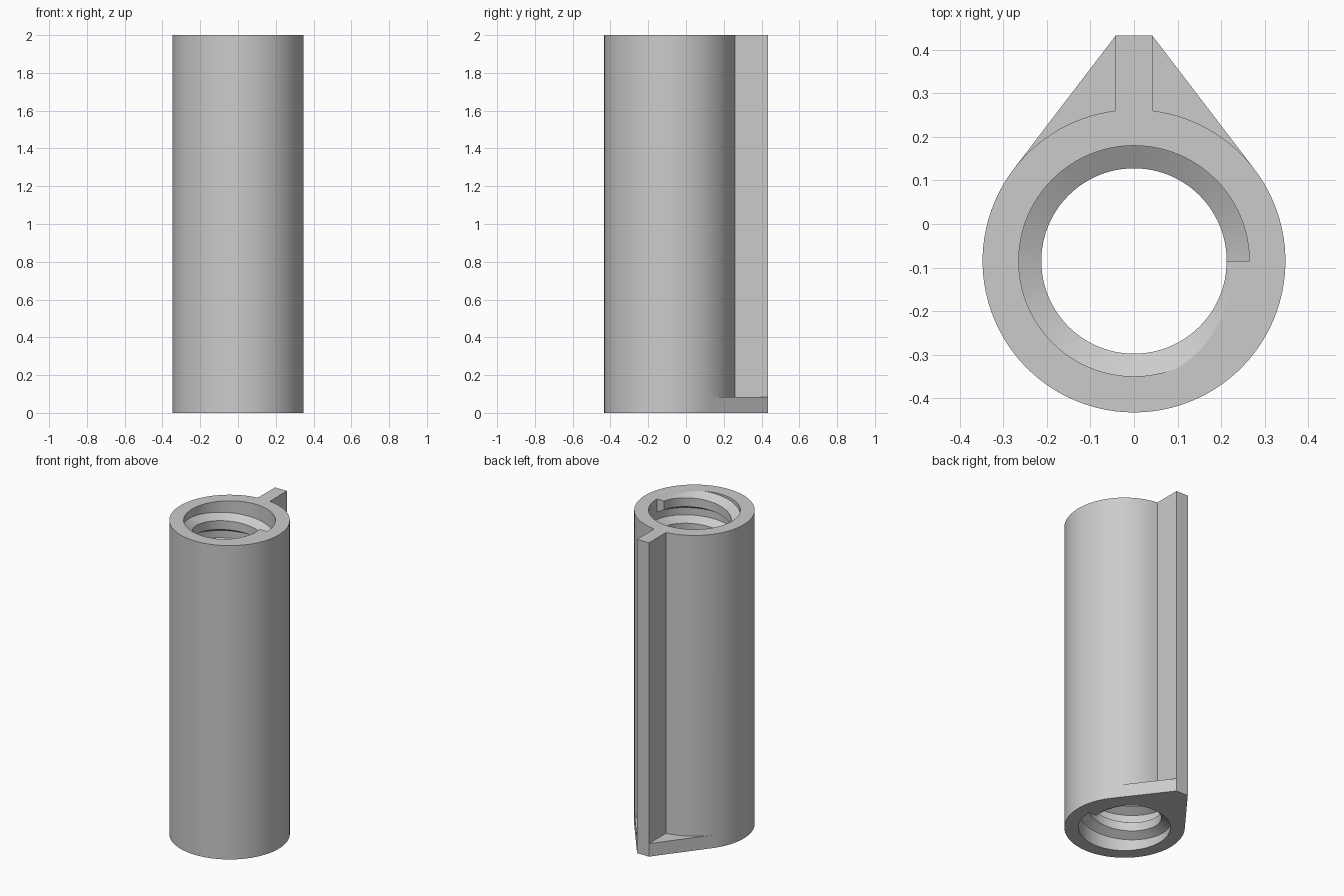
import bpy, bmesh, math
from mathutils import Vector

if "Cube" in bpy.data.objects:
    bpy.data.objects.remove(bpy.data.objects["Cube"], do_unlink=True)

HEIGHT, BASE = 2.0, 0.083            # tube height, base flange thickness
R_OUT, R_BORE, R_CREST = 0.348, 0.265, 0.213
CY = -0.085                          # tube axis
TAB_X, TAB_Y = 0.042, 0.433          # rear fin half width and end
SEG, TURNS, FLANK = 96, 12, 0.03     # thread resolution and shape
PITCH = 0.162
CREST = HEIGHT - TURNS * PITCH

gray = bpy.data.materials.new("light gray")
gray.use_nodes = True
gray.diffuse_color = (0.6, 0.6, 0.6, 1)
gray.node_tree.nodes["Principled BSDF"].inputs["Base Color"].default_value = (0.6, 0.6, 0.6, 1)


def polar(r, a):
    return (r * math.cos(a), CY + r * math.sin(a))


def arc(r, a0, a1, n):
    return [polar(r, a0 + (a1 - a0) * i / n) for i in range(n + 1)]


def ring(bm, points, z):
    return [bm.verts.new((x, y, z)) for x, y in points]


def wall(bm, low, high):
    for i in range(len(low)):
        j = (i + 1) % len(low)
        bm.faces.new((low[i], low[j], high[j], high[i]))


def cap(bm, *loops):
    edges = []
    for loop in loops:
        for i, v in enumerate(loop):
            w = loop[(i + 1) % len(loop)]
            edges.append(bm.edges.get((v, w)) or bm.edges.new((v, w)))
    bmesh.ops.triangle_fill(bm, edges=edges, use_beauty=True)


def finish(bm, name):
    mesh = bpy.data.meshes.new(name)
    bm.to_mesh(mesh)
    bm.free()
    mesh.materials.append(gray)
    obj = bpy.data.objects.new(name, mesh)
    bpy.context.collection.objects.link(obj)
    bpy.ops.object.select_all(action="DESELECT")
    obj.select_set(True)
    bpy.context.view_layer.objects.active = obj
    bpy.ops.object.shade_smooth_by_angle(angle=math.radians(25))


# Outlines: the flange runs tangentially from the tube to the fin end
corner = Vector((TAB_X, TAB_Y - CY))
tangent = math.atan2(corner.y, corner.x) - math.acos(R_OUT / corner.length)
fin_root = math.acos(TAB_X / R_OUT)
front = arc(R_OUT, math.pi - tangent, 2 * math.pi + tangent, 72)
side = arc(R_OUT, tangent, fin_root, 14)
mirrored = [(-x, y) for x, y in reversed(side)]
fin_end = [(TAB_X, TAB_Y), (-TAB_X, TAB_Y)]
column = front + side[1:] + fin_end + mirrored[:-1]
flange = front + fin_end
bore = arc(R_BORE, 0, 2 * math.pi, SEG)[:-1]

# Tube body with rear fin and base flange
bm = bmesh.new()
bore_low, bore_high = ring(bm, bore, 0), ring(bm, bore, HEIGHT)
wall(bm, bore_low, bore_high)
col_low, col_high = ring(bm, column, BASE), ring(bm, column, HEIGHT)
wall(bm, col_low, col_high)
base_low, base_high = ring(bm, flange, 0), ring(bm, flange, BASE)
wall(bm, base_low, base_high)
cap(bm, col_high, bore_high)
cap(bm, base_low, bore_low)
# Flange ledges on both sides of the fin
for points in (side + fin_end[:1], fin_end[1:] + mirrored):
    cap(bm, ring(bm, points, BASE))
bmesh.ops.remove_doubles(bm, verts=bm.verts, dist=0.0001)
bmesh.ops.recalc_face_normals(bm, faces=bm.faces)
finish(bm, "tube_body")


def clipped(z_root, z_crest):
    """Flank points, cut flat where they pass the tube ends."""
    z = min(max(z_root, 0), HEIGHT)
    t = (z - z_root) / (z_crest - z_root)
    r = R_BORE + (R_CREST - R_BORE) * min(t, 1)
    return [(R_BORE, z), (r, z), (R_CREST, min(max(z_crest, 0), HEIGHT))]


# Internal helical thread, right-handed
bm = bmesh.new()
rows = []
for i in range(SEG * TURNS + 1):
    a, z = 2 * math.pi * i / SEG, PITCH * i / SEG
    profile = clipped(z - FLANK, z) + clipped(z + CREST + FLANK, z + CREST)[::-1]
    rows.append([bm.verts.new((*polar(r, a), h)) for r, h in profile])
for p, q in zip(rows, rows[1:]):
    for k in range(len(p) - 1):
        bm.faces.new((p[k], q[k], q[k + 1], p[k + 1]))
for end in (rows[0], rows[-1]):
    bm.faces.new(end)
bmesh.ops.remove_doubles(bm, verts=bm.verts, dist=0.0001)
bmesh.ops.dissolve_degenerate(bm, dist=0.0001, edges=bm.edges)
bmesh.ops.recalc_face_normals(bm, faces=bm.faces)
# Face the crest toward the axis
inward = sum(f.normal.dot(Vector((0, CY, f.calc_center_median().z)) - f.calc_center_median())
             for f in bm.faces)
if inward < 0:
    bmesh.ops.reverse_faces(bm, faces=bm.faces)
finish(bm, "inner_thread")
